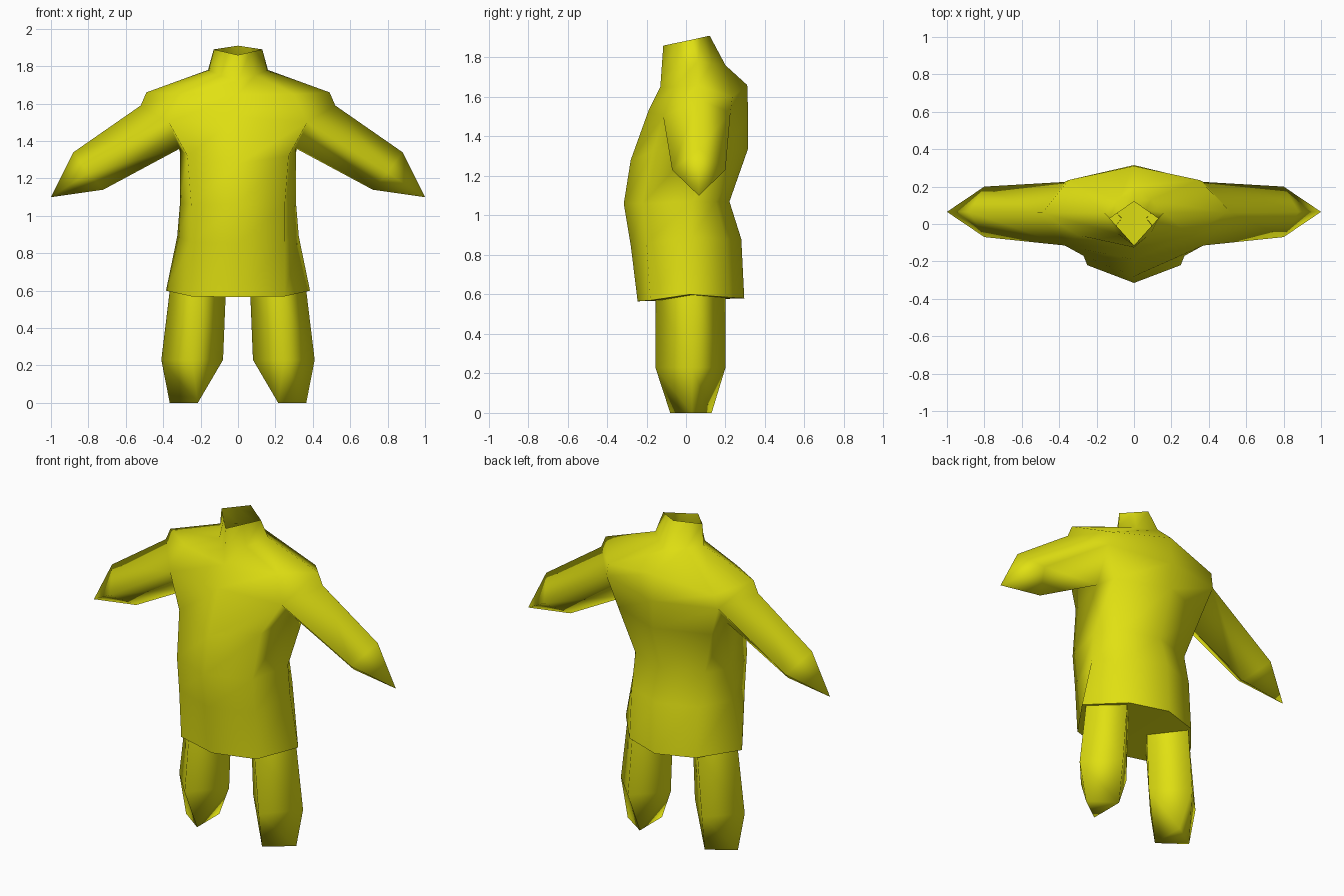
import bpy, bmesh

if "Cube" in bpy.data.objects:
    bpy.data.objects.remove(bpy.data.objects["Cube"])

yellow = bpy.data.materials.new("yellow cloth")
yellow.diffuse_color = (0.75, 0.75, 0.006, 1)
yellow.use_nodes = True
yellow.node_tree.nodes["Principled BSDF"].inputs["Base Color"].default_value = yellow.diffuse_color


def make(name, points, faces, smooth=True):
    """Build a mesh, mirroring every face across x and welding the seam."""
    bm = bmesh.new()
    for side in (1, -1):
        vs = {k: bm.verts.new((p[0] * side, p[1], p[2])) for k, p in points.items()}
        for f in faces:
            bm.faces.new([vs[k] for k in f][::side])
    bmesh.ops.remove_doubles(bm, verts=bm.verts, dist=0.001)
    bmesh.ops.recalc_face_normals(bm, faces=bm.faces)
    for f in bm.faces:
        f.smooth = smooth
    me = bpy.data.meshes.new(name)
    bm.to_mesh(me)
    bm.free()
    me.materials.append(yellow)
    ob = bpy.data.objects.new(name, me)
    bpy.context.collection.objects.link(ob)
    return ob


# Half rings of the tunic, hem to collar: front, front side, side, back side, back
rings = [
    [(0, -.245, .565), (.25, -.18, .57), (.385, .02, .60), (.22, .22, .585), (0, .295, .58)],
    [(0, -.28, .85), (.25, -.20, .86), (.325, .03, .89), (.22, .20, .88), (0, .28, .88)],
    [(0, -.315, 1.06), (.25, -.22, 1.06), (.31, .03, 1.07), (.23, .15, 1.07), (0, .22, 1.07)],
    [(0, -.28, 1.28), (.27, -.17, 1.32), (.31, .06, 1.36), (.31, .20, 1.34), (0, .315, 1.34)],
    [(0, -.19, 1.53), (.37, -.115, 1.50), (.52, .06, 1.59), (.37, .225, 1.52), (0, .315, 1.50)],
    [(0, -.13, 1.65), (.30, -.06, 1.65), (.49, .06, 1.66), (.35, .235, 1.60), (0, .31, 1.66)],
    [(0, -.125, 1.72), (.09, -.05, 1.75), (.16, .06, 1.78), (.09, .13, 1.77), (0, .20, 1.76)],
    [(0, -.115, 1.86), (.065, -.042, 1.875), (.13, .03, 1.89), (.065, .075, 1.90), (0, .12, 1.91)],
]
points = {(r, c): p for r, ring in enumerate(rings) for c, p in enumerate(ring)}
faces = []
for r in range(len(rings) - 1):
    for c in range(4):
        if r == 3 and c in (1, 2):
            continue  # armhole
        faces.append([(r, c), (r, c + 1), (r + 1, c + 1), (r + 1, c)])

# Sleeves grow from the armhole to a pointed cuff
points.update({"top": (.88, .065, 1.34), "front": (.80, -.07, 1.23),
               "under": (.72, .065, 1.14), "back": (.80, .20, 1.23),
               "tip": (1.0, .065, 1.10)})
faces += [[(3, 1), (3, 2), (4, 1)], [(3, 2), (3, 3), (4, 3)]]
armhole = [(4, 2), (4, 1), (3, 2), (4, 3)]
cuff = ["top", "front", "under", "back"]
for i in range(4):
    j = (i + 1) % 4
    faces.append([armhole[i], armhole[j], cuff[j], cuff[i]])
    faces.append([cuff[i], cuff[j], "tip"])
make("tunic", points, faces)

# Underside closing the hem
hem = {i: p for i, p in enumerate(rings[0])}
make("hem_underside", hem, [[0, 1, 2, 3, 4]], smooth=False)

# Trouser legs: diamond section narrowing to a three-cornered ankle
leg = {
    "f0": (.215, -.155, .60), "o0": (.365, .03, .60), "b0": (.215, .20, .60), "i0": (.065, .03, .60),
    "f1": (.245, -.155, .23), "o1": (.41, .03, .23), "b1": (.245, .20, .23), "i1": (.08, .03, .23),
    "f2": (.215, -.08, 0), "o2": (.365, .03, 0), "b2": (.215, .13, 0),
}
leg_faces = [["f0", "o0", "o1", "f1"], ["o0", "b0", "b1", "o1"],
             ["b0", "i0", "i1", "b1"], ["i0", "f0", "f1", "i1"],
             ["f1", "o1", "o2", "f2"], ["o1", "b1", "b2", "o2"],
             ["b1", "i1", "b2"], ["i1", "f1", "f2"],
             ["i1", "f2", "b2"], ["f2", "o2", "b2"]]
make("trouser_legs", leg, leg_faces)
